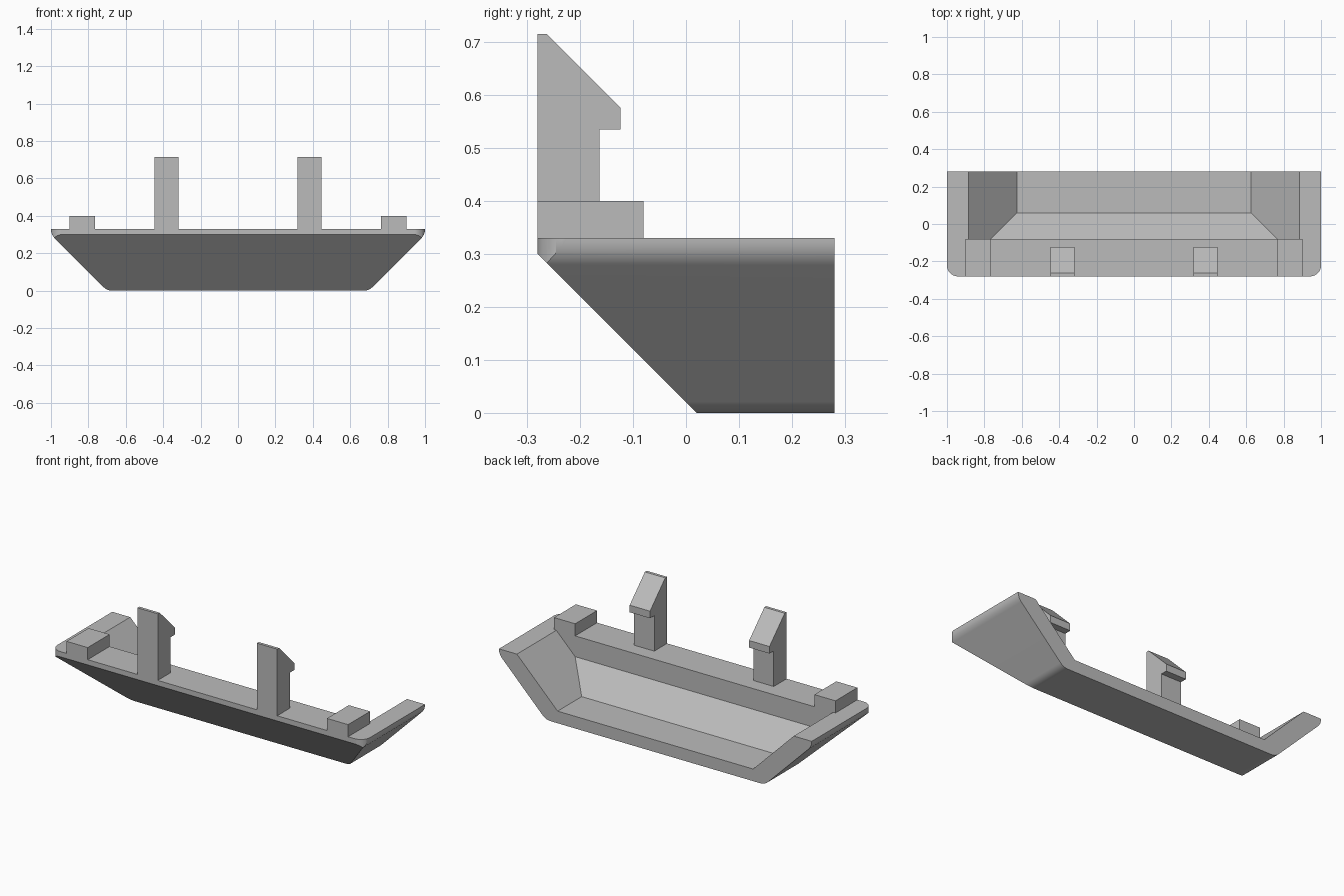
import bpy, bmesh, math
from mathutils import Vector

if "Cube" in bpy.data.objects:
    bpy.data.objects.remove(bpy.data.objects["Cube"])

GREY = (0.5, 0.5, 0.5, 1)
grey = bpy.data.materials.new("plain grey")
grey.use_nodes = True
grey.diffuse_color = GREY
grey.node_tree.nodes["Principled BSDF"].inputs["Base Color"].default_value = GREY

TOP, BACK, FRONT = 0.33, 0.28, -0.28


def prism(points, axis, lo, hi):
    """Extrude a closed 2D outline along x (outline y, z) or y (outline x, z)."""
    bm = bmesh.new()
    place = (lambda p, d: (d, *p)) if axis == "x" else (lambda p, d: (p[0], d, p[1]))
    rings = [[bm.verts.new(place(p, d)) for p in points] for d in (lo, hi)]
    n = len(points)
    bm.faces.new(rings[0])
    bm.faces.new(rings[1])
    for i in range(n):
        j = (i + 1) % n
        bm.faces.new((rings[0][i], rings[0][j], rings[1][j], rings[1][i]))
    bmesh.ops.recalc_face_normals(bm, faces=bm.faces)
    return bm


def slice_off(bm, point, normal):
    """Remove the side the normal points to and cap the cut."""
    cut = bmesh.ops.bisect_plane(
        bm, geom=bm.verts[:] + bm.edges[:] + bm.faces[:], dist=1e-6,
        plane_co=point, plane_no=normal, clear_outer=True)["geom_cut"]
    edges = [e for e in cut if isinstance(e, bmesh.types.BMEdge) and e.is_boundary]
    if edges:
        bmesh.ops.holes_fill(bm, edges=edges, sides=0)
    bmesh.ops.recalc_face_normals(bm, faces=bm.faces)


def finish(bm, name):
    mesh = bpy.data.meshes.new(name)
    bm.to_mesh(mesh)
    bm.free()
    mesh.materials.append(grey)
    obj = bpy.data.objects.new(name, mesh)
    bpy.context.collection.objects.link(obj)
    return obj


def fillet(before, corner, after, t, steps=8):
    """Round a corner with a curve starting t away from it on both sides."""
    c = Vector(corner)
    a = c + (Vector(before) - c).normalized() * t
    b = c + (Vector(after) - c).normalized() * t
    return [tuple(a * (1 - u) ** 2 + c * 2 * u * (1 - u) + b * u * u)
            for u in (i / steps for i in range(steps + 1))]


# Hull: cross-section with rounded bilges and rim
half = (fillet((0, 0), (0.7, 0), (1, 0.3), 0.03)
        + fillet((0.7, 0), (1, 0.3), (1, TOP), 0.0299) + [(1, TOP)])
section = half + [(-x, z) for x, z in reversed(half)]
bm = prism(section, "y", FRONT, BACK)

# Rounded front corners in plan
R = 0.06
for side in (1, -1):
    for i in range(1, 9):
        a = math.radians(90 * i / 9)
        n = Vector((side * math.cos(a), -math.sin(a), 0))
        slice_off(bm, Vector((side * (1 - R), FRONT + R, 0)) + n * R, n)

# Sloping front underside
slice_off(bm, Vector((0, 0.02, 0)), Vector((0, -1, -1)).normalized())
hull = finish(bm, "hull")

# Cavity, open at the back and top
bm = prism([(-0.625, 0.07), (0.625, 0.07), (0.985, 0.43), (-0.985, 0.43)],
           "y", -0.08, 0.4)
slice_off(bm, Vector((0, 0.06, 0.07)), Vector((0, -1, -1)).normalized())
cutter = finish(bm, "cavity_cutter")
cutter.hide_render = True

mod = hull.modifiers.new("cavity", "BOOLEAN")
mod.operation = "DIFFERENCE"
mod.solver = "EXACT"
mod.object = cutter
bpy.context.view_layer.objects.active = hull
hull.select_set(True)
bpy.ops.object.modifier_apply(modifier="cavity")
bpy.data.objects.remove(cutter)
bpy.ops.object.shade_smooth_by_angle(angle=math.radians(30))
weighted = hull.modifiers.new("flat sides", "WEIGHTED_NORMAL")
weighted.keep_sharp = True

# Clip hooks and end blocks, mirrored left and right
hook = [(FRONT, TOP), (-0.163, TOP), (-0.163, 0.535), (-0.124, 0.535),
        (-0.124, 0.576), (-0.263, 0.715), (FRONT, 0.715)]
block = [(FRONT, TOP), (-0.08, TOP), (-0.08, 0.4), (FRONT, 0.4)]
for part, outline, x0, x1 in (("clip_hook", hook, 0.317, 0.447),
                              ("end_block", block, 0.765, 0.9)):
    finish(prism(outline, "x", x0, x1), "left_" + part)
    finish(prism(outline, "x", -x1, -x0), "right_" + part)
